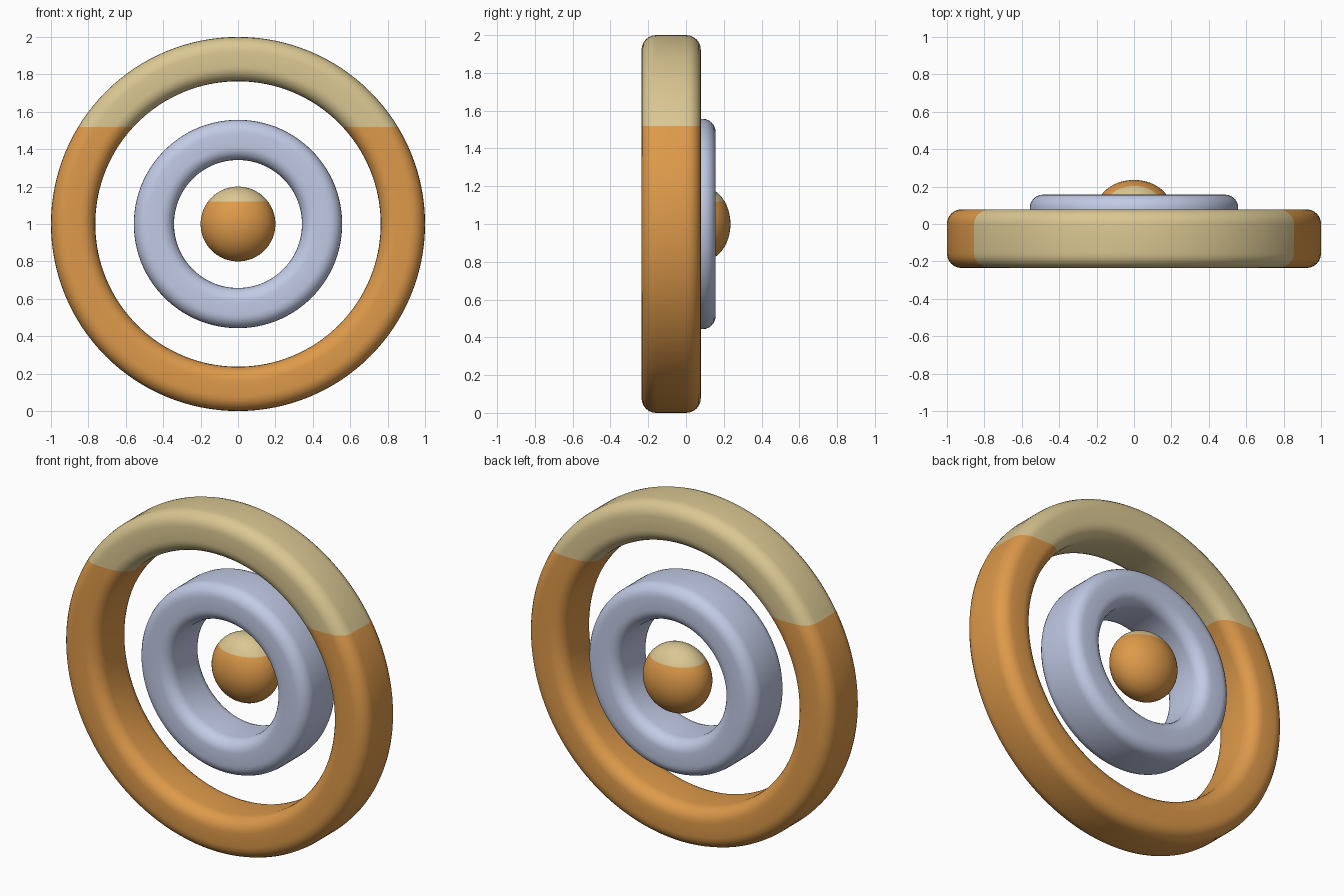
import bpy, bmesh, math
from mathutils import Matrix

if "Cube" in bpy.data.objects:
    bpy.data.objects.remove(bpy.data.objects["Cube"])


def material(name, rgb):
    m = bpy.data.materials.new(name)
    m.diffuse_color = (*rgb, 1)
    m.use_nodes = True
    m.node_tree.nodes["Principled BSDF"].inputs["Base Color"].default_value = m.diffuse_color
    return m


ORANGE = material("warm orange", (0.730, 0.323, 0.069))
TAN = material("pale tan", (0.701, 0.571, 0.287))
BLUE = material("pale blue grey", (0.539, 0.597, 0.791))

HALF = 0.157      # half depth shared by all parts
STEP = 0.0785     # each part sits this much further back
CENTRE = 1.0      # height of the common axis


def finish(name, bm, y, mats, split=None):
    """Move to place, colour everything above the split height, smooth."""
    bmesh.ops.translate(bm, vec=(0, y, CENTRE), verts=bm.verts)
    if split:
        bmesh.ops.bisect_plane(bm, geom=bm.verts[:] + bm.edges[:] + bm.faces[:],
                               plane_co=(0, 0, split), plane_no=(0, 0, 1))
    bmesh.ops.recalc_face_normals(bm, faces=bm.faces)
    for f in bm.faces:
        f.smooth = True
        if split and f.calc_center_median().z > split:
            f.material_index = 1
    me = bpy.data.meshes.new(name)
    bm.to_mesh(me)
    bm.free()
    for m in mats:
        me.materials.append(m)
    ob = bpy.data.objects.new(name, me)
    bpy.context.collection.objects.link(ob)


def ring(name, inner, outer, bevel, y, mats, split=None, sides=128, steps=6):
    """Rounded rectangle section swept round the y axis."""
    profile = []
    for i, (sr, sy) in enumerate([(1, 1), (-1, 1), (-1, -1), (1, -1)]):
        cr = (outer - bevel) if sr > 0 else (inner + bevel)
        for k in range(steps + 1):
            a = math.pi / 2 * (i + k / steps)
            profile.append((cr + bevel * math.cos(a),
                            sy * (HALF - bevel) + bevel * math.sin(a)))
    bm = bmesh.new()
    loops = []
    for s in range(sides):
        t = 2 * math.pi * s / sides
        loops.append([bm.verts.new((r * math.cos(t), d, r * math.sin(t)))
                      for r, d in profile])
    n = len(profile)
    for s in range(sides):
        a, b = loops[s], loops[(s + 1) % sides]
        for j in range(n):
            k = (j + 1) % n
            bm.faces.new((a[j], a[k], b[k], b[j]))
    finish(name, bm, y, mats, split)


# Large front ring with a tan top, then the smaller ring behind it
ring("outer_ring", 0.763, 1.0, 0.078, -STEP, [ORANGE, TAN], 1.518)
ring("middle_ring", 0.342, 0.557, 0.07, 0, [BLUE])

# Flattened centre ball with a tan cap
ball = bmesh.new()
bmesh.ops.create_uvsphere(ball, u_segments=64, v_segments=32, radius=0.2)
bmesh.ops.transform(ball, matrix=Matrix.Diagonal((1, HALF / 0.2, 1, 1)), verts=ball.verts)
finish("centre_ball", ball, STEP, [ORANGE, TAN], 1.12)
